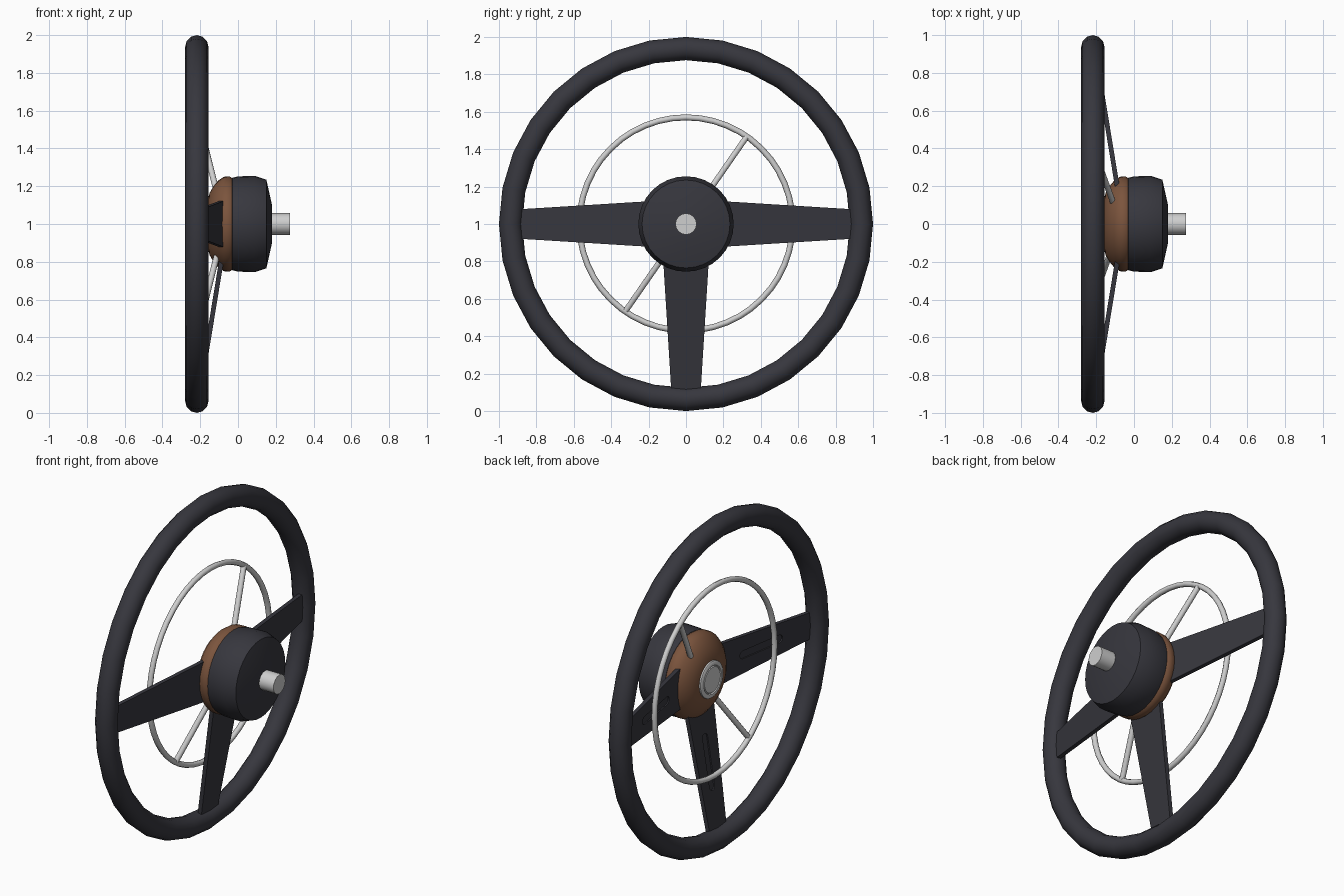
import bpy, bmesh, math
from mathutils import Vector, Matrix

if "Cube" in bpy.data.objects:
    bpy.data.objects.remove(bpy.data.objects["Cube"], do_unlink=True)

CENTRE = Vector((0, 0, 1))


def material(name, colour, rough):
    m = bpy.data.materials.new(name)
    m.use_nodes = True
    m.diffuse_color = (*colour, 1)
    node = m.node_tree.nodes["Principled BSDF"]
    node.inputs["Base Color"].default_value = (*colour, 1)
    node.inputs["Roughness"].default_value = rough
    return m


black = material("black leather", (0.038, 0.038, 0.048), 0.6)
brown = material("brown wood", (0.20, 0.09, 0.047), 0.5)
silver = material("silver metal", (0.62, 0.62, 0.62), 0.4)


def finish(ob, name, mat, angle=35):
    ob.name = ob.data.name = name
    ob.data.materials.append(mat)
    bpy.ops.object.select_all(action="DESELECT")
    ob.select_set(True)
    bpy.context.view_layer.objects.active = ob
    bpy.ops.object.shade_smooth_by_angle(angle=math.radians(angle))
    return ob


def from_bmesh(bm, name):
    bmesh.ops.recalc_face_normals(bm, faces=bm.faces)
    me = bpy.data.meshes.new(name)
    bm.to_mesh(me)
    bm.free()
    ob = bpy.data.objects.new(name, me)
    bpy.context.collection.objects.link(ob)
    return ob


def lathe(name, profile, mat, steps=32, angle=35):
    """Turn (x, radius) points around the wheel axis."""
    bm = bmesh.new()
    vs = [bm.verts.new((x, 0, r)) for x, r in profile]
    edges = [bm.edges.new(p) for p in zip(vs, vs[1:])]
    bmesh.ops.spin(bm, geom=vs + edges, cent=(0, 0, 0), axis=(1, 0, 0),
                   angle=math.tau, steps=steps)
    bmesh.ops.remove_doubles(bm, verts=bm.verts, dist=0.0005)
    ob = from_bmesh(bm, name)
    ob.location = CENTRE
    return finish(ob, name, mat, angle)


def ring(name, x, major, minor, segs, sides, mat):
    bpy.ops.mesh.primitive_torus_add(
        major_radius=major, minor_radius=minor, major_segments=segs,
        minor_segments=sides, location=(x, 0, 1), rotation=(0, math.pi / 2, 0))
    return finish(bpy.context.object, name, mat, 60)


def rod(name, start, end, radius, mat):
    d = end - start
    bpy.ops.mesh.primitive_cylinder_add(
        radius=radius, depth=d.length, vertices=10, location=(start + end) / 2)
    ob = bpy.context.object
    ob.rotation_euler = d.to_track_quat("Z", "Y").to_euler()
    return finish(ob, name, mat, 45)


def prism(name, outline, low, high):
    """Extrude an outline of (across, along) points through x."""
    bm = bmesh.new()
    face = bm.faces.new([bm.verts.new((low, a, b)) for a, b in outline])
    new = bmesh.ops.extrude_face_region(bm, geom=[face])["geom"]
    bmesh.ops.translate(bm, vec=(high - low, 0, 0),
                        verts=[v for v in new if isinstance(v, bmesh.types.BMVert)])
    return from_bmesh(bm, name)


# Grip rim and horn ring
ring("grip_rim", -0.218, 0.938, 0.062, 32, 12, black)
ring("horn_ring", -0.19, 0.57, 0.016, 48, 8, silver)

# Hub housing, cap, badge and shaft
lathe("hub_housing", [(-0.04, 0), (-0.04, 0.225), (-0.03, 0.245), (0, 0.252),
                      (0.09, 0.255), (0.15, 0.235), (0.18, 0.1), (0.18, 0)],
      black, angle=25)
lathe("hub_cap", [(-0.03, 0), (-0.03, 0.243), (-0.045, 0.252), (-0.075, 0.25),
                  (-0.105, 0.23), (-0.13, 0.2), (-0.15, 0.165),
                  (-0.163, 0.12), (-0.168, 0)], brown, angle=50)
lathe("cap_badge", [(-0.15, 0), (-0.15, 0.11), (-0.172, 0.108), (-0.177, 0.1),
                    (-0.177, 0.084), (-0.17, 0.08), (-0.176, 0.075),
                    (-0.178, 0)], silver)
lathe("shaft", [(0.16, 0), (0.16, 0.057), (0.275, 0.057), (0.275, 0)], silver, 16)

# Horn ring rods
for side, label in ((1, "upper"), (-1, "lower")):
    radial = Vector((0, 0.57, 0.82)).normalized() * side
    rod(label + "_horn_rod", CENTRE + radial * 0.17 + Vector((-0.105, 0, 0)),
        CENTRE + radial * 0.565 + Vector((-0.187, 0, 0)), 0.016, silver)

# Tapered spokes dished toward the driver, each with a shallow rounded slot
INNER, OUTER = 0.16, 0.92
taper = [(-0.124, INNER), (0.124, INNER), (0.077, OUTER), (-0.077, OUTER)]
slot = [(0.024 * math.cos(t), (0.36 if t >= math.pi else 0.64) + 0.024 * math.sin(t))
        for t in [math.pi * (k + 0.5) / 8 for k in range(16)]]
for label, turn in (("right", math.pi / 2), ("left", -math.pi / 2), ("lower", math.pi)):
    spoke = prism(label + "_spoke", taper, -0.0125, 0.0125)
    cutter = prism(label + "_slot_cutter", slot, -0.03, -0.005)
    shear = Matrix.Identity(4)
    shear[0][2] = -0.164
    shear[0][3] = -0.056
    place = Matrix.Translation(CENTRE) @ Matrix.Rotation(turn, 4, "X") @ shear
    for ob in (spoke, cutter):
        ob.data.transform(place)
    cut = spoke.modifiers.new("slot", "BOOLEAN")
    cut.object = cutter
    cut.solver = "EXACT"
    bpy.context.view_layer.update()
    bpy.context.view_layer.objects.active = spoke
    bpy.ops.object.modifier_apply(modifier=cut.name)
    bpy.data.objects.remove(cutter, do_unlink=True)
    finish(spoke, label + "_spoke", black, 30)
